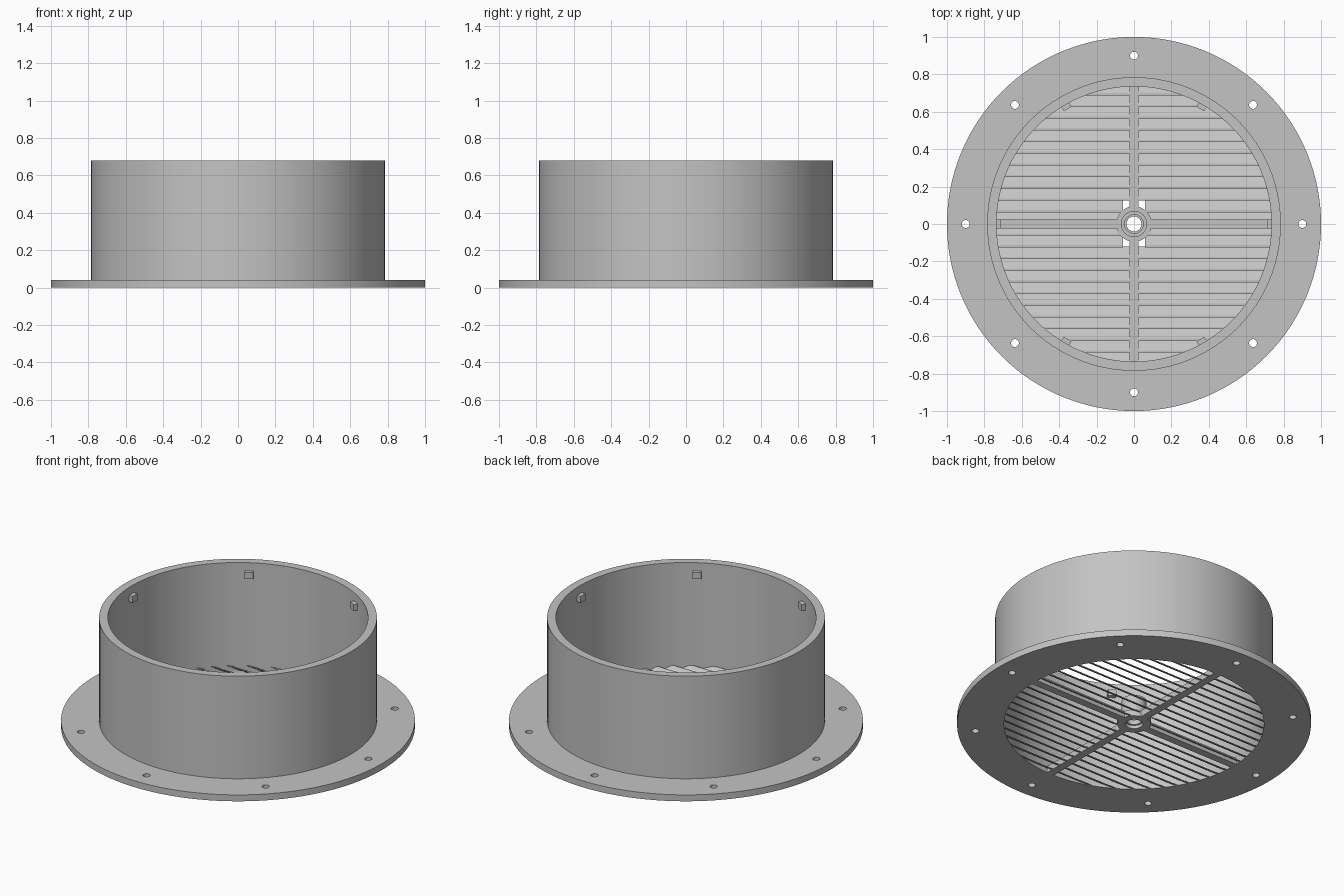
import bpy, bmesh, math
from mathutils import Matrix

if "Cube" in bpy.data.objects:
    bpy.data.objects.remove(bpy.data.objects["Cube"])

grey = bpy.data.materials.new("plain grey")
grey.diffuse_color = (0.55, 0.55, 0.55, 1)
grey.use_nodes = True
grey.node_tree.nodes["Principled BSDF"].inputs["Base Color"].default_value = grey.diffuse_color

R_IN, R_OUT, BASE, TOP = 0.735, 0.785, 0.04, 0.68


def finish(name, bm, smooth=False):
    bmesh.ops.recalc_face_normals(bm, faces=bm.faces)
    me = bpy.data.meshes.new(name)
    bm.to_mesh(me)
    bm.free()
    ob = bpy.data.objects.new(name, me)
    bpy.context.collection.objects.link(ob)
    me.materials.append(grey)
    if smooth:
        smooth_by_angle(ob)
    return ob


def smooth_by_angle(ob):
    bpy.ops.object.select_all(action='DESELECT')
    ob.select_set(True)
    bpy.context.view_layer.objects.active = ob
    bpy.ops.object.shade_smooth_by_angle(angle=math.radians(30))


def lathe(name, profile, n, smooth=True):
    """Revolve a closed (radius, z) profile around the z axis."""
    bm = bmesh.new()
    rings = []
    for i in range(n):
        a = 2 * math.pi * i / n
        rings.append([bm.verts.new((r * math.cos(a), r * math.sin(a), z)) for r, z in profile])
    m = len(profile)
    for i in range(n):
        p, q = rings[i], rings[(i + 1) % n]
        for j in range(m):
            k = (j + 1) % m
            bm.faces.new((p[j], q[j], q[k], p[k]))
    return finish(name, bm, smooth)


def add_box(bm, x0, x1, y0, y1, z0, z1, turn=0.0):
    mat = (Matrix.Rotation(turn, 4, 'Z')
           @ Matrix.Translation(((x0 + x1) / 2, (y0 + y1) / 2, (z0 + z1) / 2))
           @ Matrix.Diagonal((x1 - x0, y1 - y0, z1 - z0, 1)))
    bmesh.ops.create_cube(bm, size=1, matrix=mat)


# Flange and duct collar in one turned body
body = lathe("flange_and_collar", [(R_IN, 0), (1, 0), (1, BASE), (R_OUT, BASE),
                                   (R_OUT, TOP), (R_IN, TOP)], 128, smooth=False)

# Eight screw holes drilled through the flange
bm = bmesh.new()
for i in range(8):
    a = i * math.pi / 4
    bmesh.ops.create_cone(bm, cap_ends=True, segments=20, radius1=0.021, radius2=0.021, depth=0.2,
                          matrix=Matrix.Translation((0.9 * math.cos(a), 0.9 * math.sin(a), 0.02)))
cutter = finish("screw_hole_cutter", bm)
cutter.hide_render = True
mod = body.modifiers.new("screw_holes", 'BOOLEAN')
mod.operation, mod.solver, mod.object = 'DIFFERENCE', 'EXACT', cutter
bpy.context.view_layer.objects.active = body
bpy.ops.object.modifier_apply(modifier=mod.name)
bpy.data.objects.remove(cutter)
smooth_by_angle(body)

# Sloping louvre slats, split left and right of the middle rib
PITCH, RUN, THICK = 0.0625, 0.055, 0.012
bm = bmesh.new()
for i in range(-12, 12):
    y = i * PITCH
    section = [(y, 0.039), (y + THICK, 0.039), (y + THICK + RUN, 0.001), (y + RUN, 0.001)]
    near_hub = y < 0.09 and y + RUN + THICK > -0.09
    start = 0.06 if near_hub else 0.01
    for side in (-1, 1):
        inner = [bm.verts.new((side * start, sy, sz)) for sy, sz in section]
        outer = []
        for sy, sz in section:
            reach = math.sqrt(max(0, 0.745 ** 2 - sy * sy))
            outer.append(bm.verts.new((side * max(start + 0.002, reach), sy, sz)))
        bm.faces.new(inner)
        bm.faces.new(outer[::-1])
        for j in range(4):
            k = (j + 1) % 4
            bm.faces.new((inner[j], outer[j], outer[k], inner[k]))
finish("louvre_slats", bm)

# Four cross ribs from the hub to the collar
bm = bmesh.new()
for i in range(4):
    add_box(bm, 0.06, 0.745, -0.024, 0.024, 0, BASE, i * math.pi / 2)
finish("cross_ribs", bm)

# Hub plate with a tall hollow boss and a narrow lip in its bore
lathe("hub_boss", [(0.05, 0), (0.095, 0), (0.095, BASE), (0.07, BASE), (0.07, 0.15),
                   (0.05, 0.15), (0.05, 0.05), (0.04, 0.05), (0.04, 0.02), (0.05, 0.02)], 48)

# Six small catches inside the collar near the rim
bm = bmesh.new()
for i in range(6):
    add_box(bm, 0.71, 0.74, -0.024, 0.024, 0.59, 0.63, i * math.pi / 3)
finish("inner_catches", bm)
